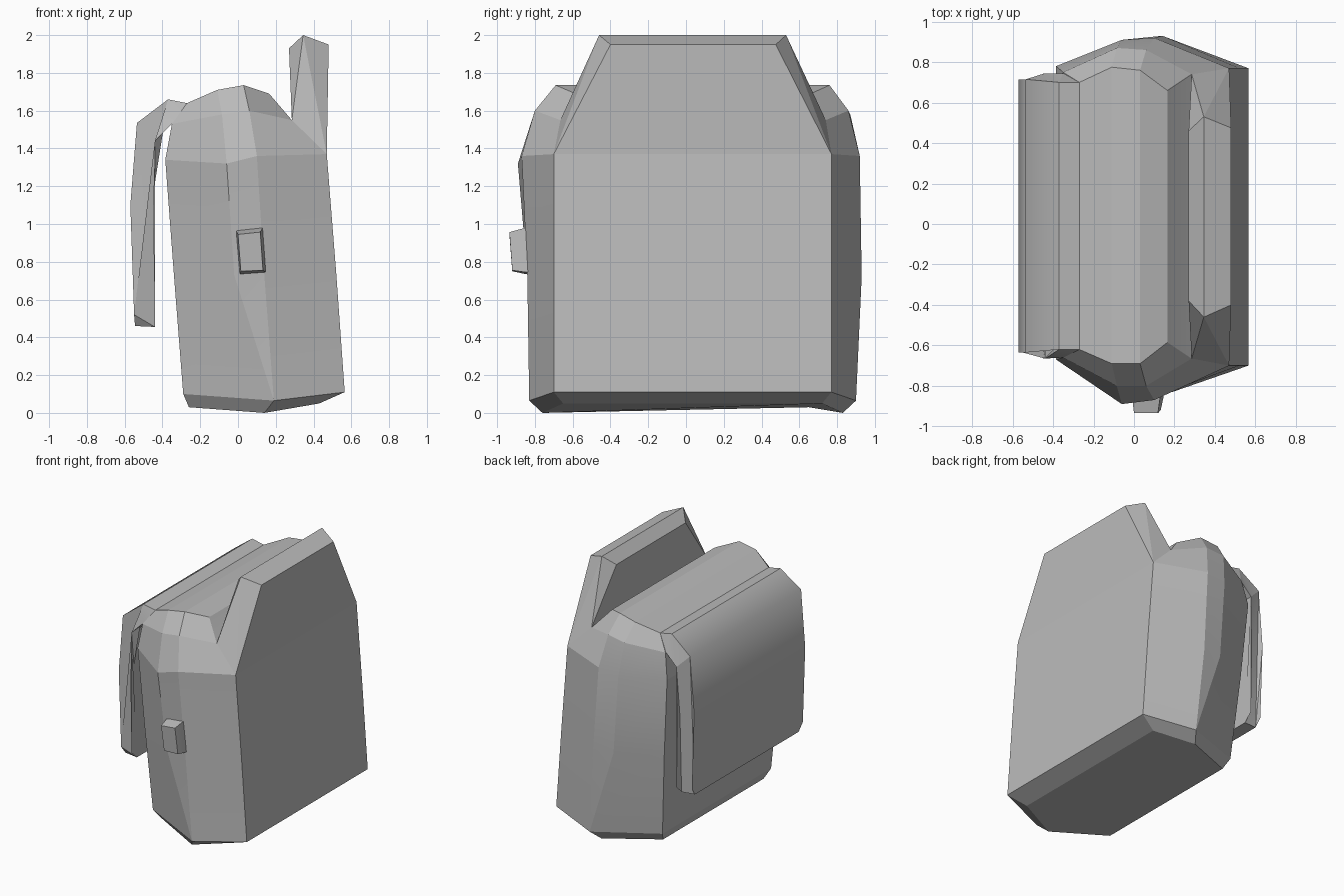
import bpy, bmesh, math

cube = bpy.data.objects.get("Cube")
if cube:
    bpy.data.objects.remove(cube, do_unlink=True)

grey = bpy.data.materials.new("plain grey")
grey.use_nodes = True
grey.diffuse_color = (0.5, 0.5, 0.5, 1)
grey.node_tree.nodes["Principled BSDF"].inputs["Base Color"].default_value = grey.diffuse_color


def loft(bm, rings):
    """Skin a list of closed rings and return the rings of vertices."""
    skins = [[bm.verts.new(p) for p in ring] for ring in rings]
    for a, b in zip(skins, skins[1:]):
        n = len(a)
        for i in range(n):
            j = (i + 1) % n
            bm.faces.new((a[i], a[j], b[j], b[i]))
    return skins


def finish(bm, name, sharp_angle, soft=lambda edge: False):
    """Weld, shade smooth with sharp creases, and make the object."""
    bmesh.ops.remove_doubles(bm, verts=bm.verts[:], dist=0.001)
    bmesh.ops.recalc_face_normals(bm, faces=bm.faces[:])
    for f in bm.faces:
        f.smooth = True
    for e in bm.edges:
        if e.is_manifold and e.calc_face_angle(0) > math.radians(sharp_angle):
            e.smooth = soft(e)
    mesh = bpy.data.meshes.new(name)
    bm.to_mesh(mesh)
    bm.free()
    mesh.materials.append(grey)
    obj = bpy.data.objects.new(name, mesh)
    bpy.context.collection.objects.link(obj)
    return obj


# Bag body: each level runs left, ridge, ridge, right as (x, front y, back y, z)
tip = (0.19, -0.83, 0.90, 0.065)
base = (0.14, -0.76, 0.83, 0.0)
levels = [
    [(-0.26, -0.57, 0.65, 0.03), base, base, (0.43, -0.65, 0.72, 0.05)],
    [(-0.29, -0.62, 0.70, 0.10), tip, tip, (0.565, -0.70, 0.77, 0.11)],
    [(-0.34, -0.65, 0.75, 0.74), (-0.02, -0.84, 0.91, 0.73),
     (0.14, -0.84, 0.93, 0.72), (0.52, -0.70, 0.77, 0.74)],
    [(-0.385, -0.67, 0.78, 1.34), (-0.06, -0.89, 0.91, 1.32),
     (0.10, -0.87, 0.92, 1.36), (0.47, -0.70, 0.77, 1.37)],
    [(-0.35, -0.66, 0.75, 1.53), (-0.085, -0.80, 0.87, 1.58),
     (0.06, -0.80, 0.86, 1.60), (0.285, -0.665, 0.74, 1.55)],
    [(-0.27, -0.62, 0.70, 1.64), (-0.11, -0.69, 0.775, 1.71),
     (0.03, -0.69, 0.76, 1.735), (0.165, -0.585, 0.66, 1.69)],
]
bm = bmesh.new()
rings = [[(x, f, z) for x, f, b, z in lv] + [(x, b, z) for x, f, b, z in lv[::-1]]
         for lv in levels]
skins = loft(bm, rings)
top = skins[-1]
for i in range(3):
    bm.faces.new((top[i], top[i + 1], top[6 - i], top[7 - i]))
bmesh.ops.remove_doubles(bm, verts=bm.verts[:], dist=0.001)
bmesh.ops.holes_fill(bm, edges=[e for e in bm.edges if e.is_boundary])
finish(bm, "bag_body", 12)


def slab(name, profile, sharp_angle, soft=lambda edge: False):
    """Panel spanning front to back; profile points are (x, front y, back y, z)."""
    bm = bmesh.new()
    ends = loft(bm, [[(x, f, z) for x, f, b, z in profile],
                     [(x, b, z) for x, f, b, z in profile]])
    caps = [bm.faces.new(end) for end in ends]
    bmesh.ops.triangulate(bm, faces=caps)
    return finish(bm, name, sharp_angle, soft)


# Raised back panel above the body
slab("back_panel", [
    (0.47, -0.70, 0.77, 1.37), (0.48, -0.40, 0.475, 1.95),
    (0.345, -0.46, 0.53, 2.0), (0.27, -0.38, 0.46, 1.93),
    (0.285, -0.665, 0.74, 1.55)], 12)

# Hanging cover flap, with a soft bend at its shoulder
slab("cover_flap", [
    (-0.27, -0.62, 0.70, 1.64), (-0.37, -0.62, 0.70, 1.66),
    (-0.535, -0.635, 0.715, 1.535), (-0.57, -0.635, 0.715, 1.10),
    (-0.55, -0.635, 0.715, 0.52), (-0.545, -0.59, 0.67, 0.46),
    (-0.44, -0.60, 0.68, 0.455), (-0.44, -0.665, 0.745, 0.515),
    (-0.45, -0.665, 0.745, 1.05), (-0.44, -0.665, 0.745, 1.44),
    (-0.35, -0.66, 0.745, 1.53)], 20,
    soft=lambda e: all(v.co.x < -0.5 and v.co.z > 1.5 for v in e.verts))

# Small clasp on the front end
bm = bmesh.new()
clasp = loft(bm, [
    [(-0.01, -0.80, 0.965), (0.13, -0.80, 0.98), (0.147, -0.80, 0.745), (0.01, -0.80, 0.735)],
    [(-0.01, -0.85, 0.965), (0.13, -0.85, 0.98), (0.147, -0.85, 0.745), (0.01, -0.85, 0.735)],
    [(0.0, -0.935, 0.945), (0.118, -0.935, 0.957), (0.132, -0.92, 0.755), (0.015, -0.92, 0.75)]])
bm.faces.new(clasp[0])
bm.faces.new(clasp[-1])
finish(bm, "front_clasp", 12)
